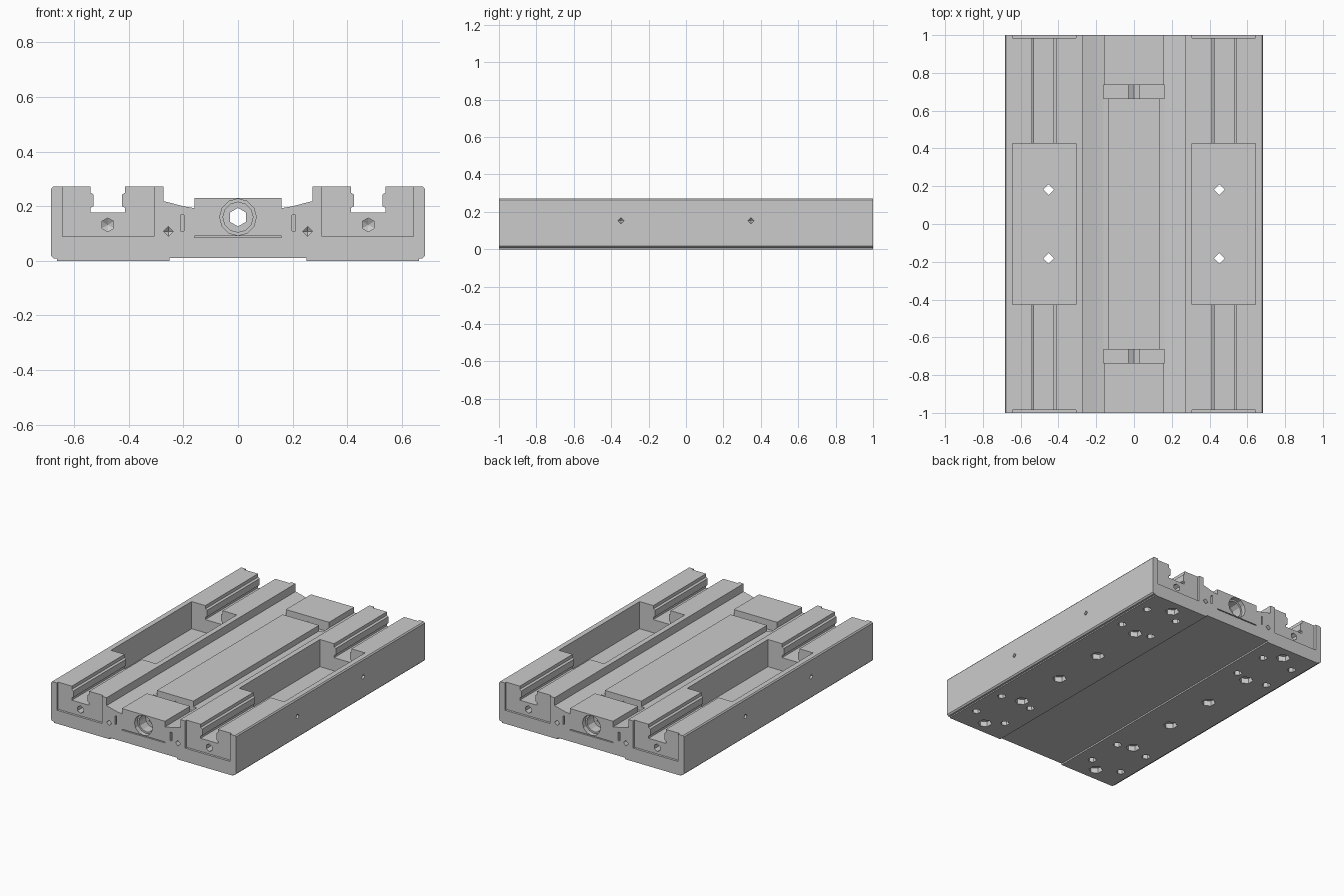
import bpy, bmesh
from mathutils import Matrix, Vector

if "Cube" in bpy.data.objects:
    bpy.data.objects.remove(bpy.data.objects["Cube"])


def finish(bm, name):
    bmesh.ops.recalc_face_normals(bm, faces=bm.faces)
    me = bpy.data.meshes.new(name)
    bm.to_mesh(me)
    bm.free()
    ob = bpy.data.objects.new(name, me)
    bpy.context.collection.objects.link(ob)
    return ob


def box(bm, x0, x1, y0, y1, z0, z1):
    m = Matrix.Translation(((x0 + x1) / 2, (y0 + y1) / 2, (z0 + z1) / 2))
    m = m @ Matrix.Diagonal((x1 - x0, y1 - y0, z1 - z0, 1))
    bmesh.ops.create_cube(bm, size=1, matrix=m)


def drill(bm, pos, direction, r, depth, seg=6, tip=True):
    """Hole cutter starting just outside pos, with an optional drill point."""
    d = Vector(direction)
    res = bmesh.ops.create_cone(bm, cap_ends=True, cap_tris=True, segments=seg,
                                radius1=r, radius2=r, depth=depth + 0.02)
    if tip:
        for v in res["verts"]:
            if v.co.xy.length < 1e-5 and v.co.z > 0:
                v.co.z += r * 0.6
    q = d.to_track_quat('Z', 'Y').to_matrix().to_4x4()
    m = Matrix.Translation(Vector(pos) + d * (depth / 2 - 0.01)) @ q
    bmesh.ops.transform(bm, matrix=m, verts=res["verts"])


def cut(target, bm):
    cutter = finish(bm, "cutter")
    cutter.hide_render = True
    mod = target.modifiers.new("cut", 'BOOLEAN')
    mod.operation = 'DIFFERENCE'
    mod.solver = 'EXACT'
    mod.object = cutter
    bpy.context.view_layer.objects.active = target
    bpy.ops.object.modifier_apply(modifier=mod.name)
    bpy.data.objects.remove(cutter)


# Carriage body: half cross-section from bottom centre to top centre, mirrored
half = [(0.25, 0.01), (0.25, 0), (0.662, 0), (0.662, 0.008), (0.675, 0.008),
        (0.684, 0.017), (0.684, 0.264), (0.677, 0.272),
        (0.541, 0.272), (0.541, 0.25), (0.529, 0.243), (0.529, 0.2),
        (0.541, 0.194), (0.541, 0.178), (0.413, 0.178), (0.413, 0.194),
        (0.425, 0.2), (0.425, 0.243), (0.413, 0.25), (0.413, 0.272),
        (0.273, 0.272), (0.273, 0.219), (0.2, 0.2), (0.16, 0.193), (0.16, 0.23)]
profile = half + [(-x, z) for x, z in reversed(half)]
bm = bmesh.new()
face = bm.faces.new([bm.verts.new((x, -1, z)) for x, z in profile])
ext = bmesh.ops.extrude_face_region(bm, geom=[face])
bmesh.ops.translate(bm, vec=(0, 2, 0),
                    verts=[v for v in ext["geom"] if isinstance(v, bmesh.types.BMVert)])
body = finish(bm, "carriage_body")

# Side pockets, end recesses and the narrowed centre cover
bm = bmesh.new()
for s in (-1, 1):
    a, b = sorted((s * 0.308, s * 0.642))
    box(bm, a, b, -0.427, 0.427, 0.09, 0.4)
    for e in (-1, 1):
        y0, y1 = sorted((e * 0.985, e * 1.1))
        box(bm, a, b, y0, y1, 0.09, 0.4)
    a, b = sorted((s * 0.135, s * 0.1605))
    box(bm, a, b, -0.69, 0.69, 0.1925, 0.4)
cut(body, bm)

# Cross notches between the end blocks and the cover
bm = bmesh.new()
for e in (-1, 1):
    y0, y1 = sorted((e * 0.665, e * 0.735))
    box(bm, -0.161, 0.161, y0, y1, 0.165, 0.4)
cut(body, bm)

# Lead screw bore with stepped counterbores at both ends
bm = bmesh.new()
drill(bm, (0, -1, 0.16), (0, 1, 0), 0.034, 2.0, 6, False)
cut(body, bm)
for r, depth in ((0.055, 0.1), (0.067, 0.03)):
    bm = bmesh.new()
    for e in (-1, 1):
        drill(bm, (0, e, 0.16), (0, -e, 0), r, depth, 12, False)
    cut(body, bm)

# End face slots and holes, side holes
bm = bmesh.new()
for e in (-1, 1):
    y0, y1 = sorted((e * 0.95, e * 1.1))
    box(bm, -0.16, 0.16, y0, y1, 0.085, 0.091)
    for s in (-1, 1):
        a, b = sorted((s * 0.198, s * 0.21))
        box(bm, a, b, y0, y1, 0.11, 0.168)
        drill(bm, (s * 0.255, e, 0.108), (0, -e, 0), 0.018, 0.08, 4)
        drill(bm, (s * 0.477, e * 0.985, 0.132), (0, -e, 0), 0.025, 0.08, 6)
        drill(bm, (s * 0.684, e * 0.347, 0.153), (-s, 0, 0), 0.016, 0.025, 4)
cut(body, bm)

# Underside mounting holes; the inner pair runs through the pocket floor
under = bmesh.new()
through = bmesh.new()
for s in (-1, 1):
    for e in (-1, 1):
        for y in (0.185, 0.55, 0.91):
            drill(under, (s * 0.452, e * y, 0), (0, 0, 1), 0.044, 0.035, 6, False)
        drill(through, (s * 0.452, e * 0.182, 0), (0, 0, 1), 0.028, 0.15, 4, False)
        for y in (0.55, 0.91):
            drill(through, (s * 0.452, e * y, 0), (0, 0, 1), 0.025, 0.1, 6)
        for x in (0.355, 0.588):
            for y in (0.585, 0.83):
                drill(under, (s * x, e * y, 0), (0, 0, 1), 0.027, 0.06, 6)
cut(body, under)
cut(body, through)
